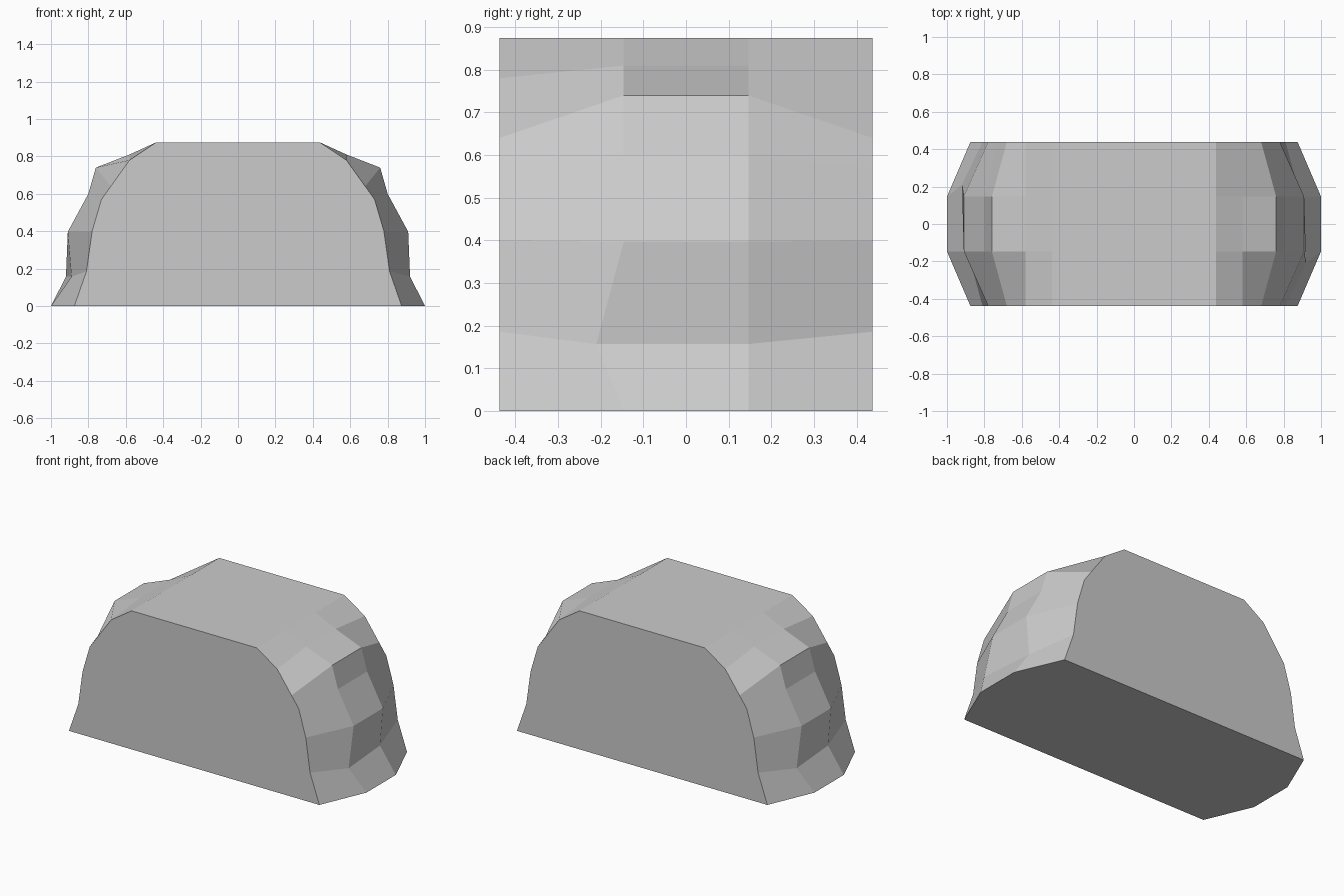
import bpy, bmesh

if "Cube" in bpy.data.objects:
    bpy.data.objects.remove(bpy.data.objects["Cube"])

# Depth stations and the outline of the flat ends / bulging middle (x, z)
YS = [-0.4375, -0.146, 0.146, 0.4375]
END = [(0.875, 0), (0.81, 0.186), (0.78, 0.4), (0.73, 0.57),
       (0.68, 0.64), (0.58, 0.78), (0.4375, 0.875)]
MID = [(1.0, 0), (0.90, 0.157), (0.91, 0.397), (0.80, 0.60),
       (0.76, 0.74), (0.58, 0.81), (0.4375, 0.875)]

bm = bmesh.new()


def side(s):
    """Chipped side of the stone; s = 1 right, s = -1 the same turned half round."""
    cols = []
    for i, y in enumerate(YS):
        col = []
        for j, (x, z) in enumerate(END if i in (0, 3) else MID):
            if j == 1 and i == 1:      # undercut corner slipped outward
                x, y2 = 0.92, -0.21
            elif j == 1 and i == 2:
                x, y2 = 0.89, y
            else:
                y2 = y
            col.append(bm.verts.new((s * x, s * y2, z)))
        cols.append(col)
    for a, b in zip(cols, cols[1:]):
        for j in range(len(END) - 1):
            bm.faces.new((a[j], b[j], b[j + 1], a[j + 1]))
    return cols


right, left = side(1), side(-1)

# Flat front, back, top and base
bm.faces.new(right[0] + left[3][::-1])
bm.faces.new(left[0] + right[3][::-1])
for j in (0, -1):
    bm.faces.new([c[j] for c in right] + [c[j] for c in left])
bmesh.ops.recalc_face_normals(bm, faces=bm.faces)

mesh = bpy.data.meshes.new("stone_block")
bm.to_mesh(mesh)
bm.free()
bpy.context.collection.objects.link(bpy.data.objects.new("stone_block", mesh))
